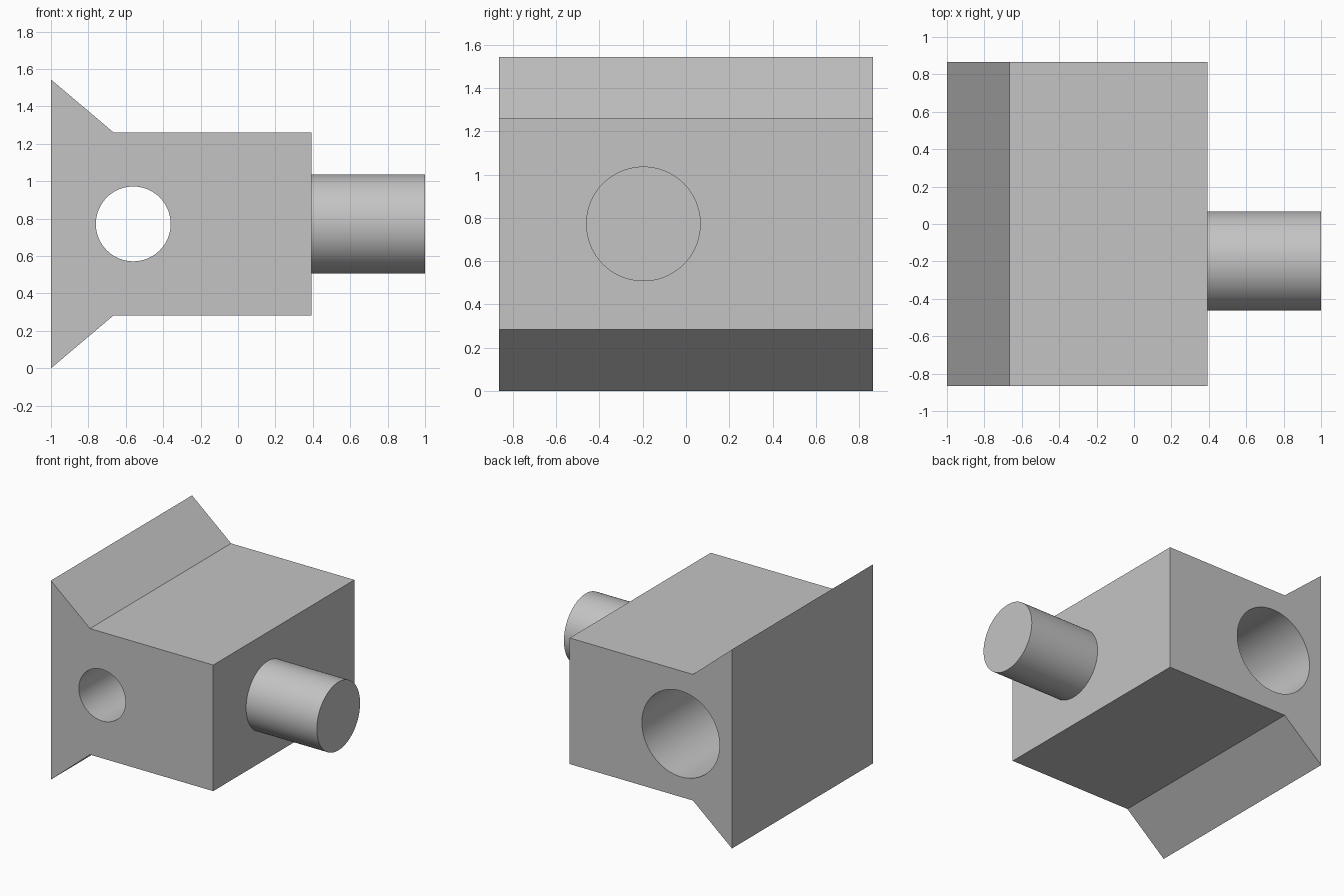
import bpy
import bmesh
import math

if "Cube" in bpy.data.objects:
    bpy.data.objects.remove(bpy.data.objects["Cube"], do_unlink=True)

MID_Z = 0.772      # height of the symmetry plane, boss and bore axes
HALF_Y = 0.865     # half the block's depth
BORE_X = -0.56

grey = bpy.data.materials.new("plain grey")
grey.use_nodes = True
grey.diffuse_color = (0.55, 0.55, 0.55, 1)
grey.node_tree.nodes["Principled BSDF"].inputs["Base Color"].default_value = grey.diffuse_color


def cylinder(name, radius, start, end, axis):
    """Cylinder between two points along the x or y axis."""
    centre = [(a + b) / 2 for a, b in zip(start, end)]
    turn = (0, math.pi / 2, 0) if axis == "x" else (math.pi / 2, 0, 0)
    bpy.ops.mesh.primitive_cylinder_add(
        vertices=96, radius=radius, depth=math.dist(start, end),
        location=centre, rotation=turn)
    obj = bpy.context.object
    obj.name = name
    obj.data.materials.append(grey)
    return obj


def activate(obj):
    bpy.ops.object.select_all(action="DESELECT")
    obj.select_set(True)
    bpy.context.view_layer.objects.active = obj


# Block with a flared flange: half profile mirrored about the middle height
lower = [(-1, 0), (-0.665, 0.283), (0.393, 0.283)]
profile = lower + [(x, 2 * MID_Z - z) for x, z in reversed(lower)]
bm = bmesh.new()
face = bm.faces.new([bm.verts.new((x, -HALF_Y, z)) for x, z in profile])
result = bmesh.ops.extrude_face_region(bm, geom=[face])
moved = [v for v in result["geom"] if isinstance(v, bmesh.types.BMVert)]
bmesh.ops.translate(bm, verts=moved, vec=(0, 2 * HALF_Y, 0))
bmesh.ops.recalc_face_normals(bm, faces=bm.faces)
mesh = bpy.data.meshes.new("flanged_block")
bm.to_mesh(mesh)
bm.free()
mesh.materials.append(grey)
block = bpy.data.objects.new("flanged_block", mesh)
bpy.context.collection.objects.link(block)

# Stepped bore: narrow at the front, wide at the back
for name, radius, y0, y1 in (("narrow_bore", 0.2, -1, 0.1), ("wide_bore", 0.333, 0, 1)):
    cutter = cylinder(name, radius, (BORE_X, y0, MID_Z), (BORE_X, y1, MID_Z), "y")
    cutter.hide_render = True
    activate(block)
    cut = block.modifiers.new(name, "BOOLEAN")
    cut.operation = "DIFFERENCE"
    cut.solver = "EXACT"
    cut.object = cutter
    bpy.ops.object.modifier_apply(modifier=cut.name)
    bpy.data.objects.remove(cutter, do_unlink=True)

# Round boss on the side, slightly sunk into the block
boss = cylinder("side_boss", 0.265, (0.38, -0.197, MID_Z), (1, -0.197, MID_Z), "x")

for part in (block, boss):
    activate(part)
    bpy.ops.object.shade_smooth_by_angle(angle=math.radians(30))
